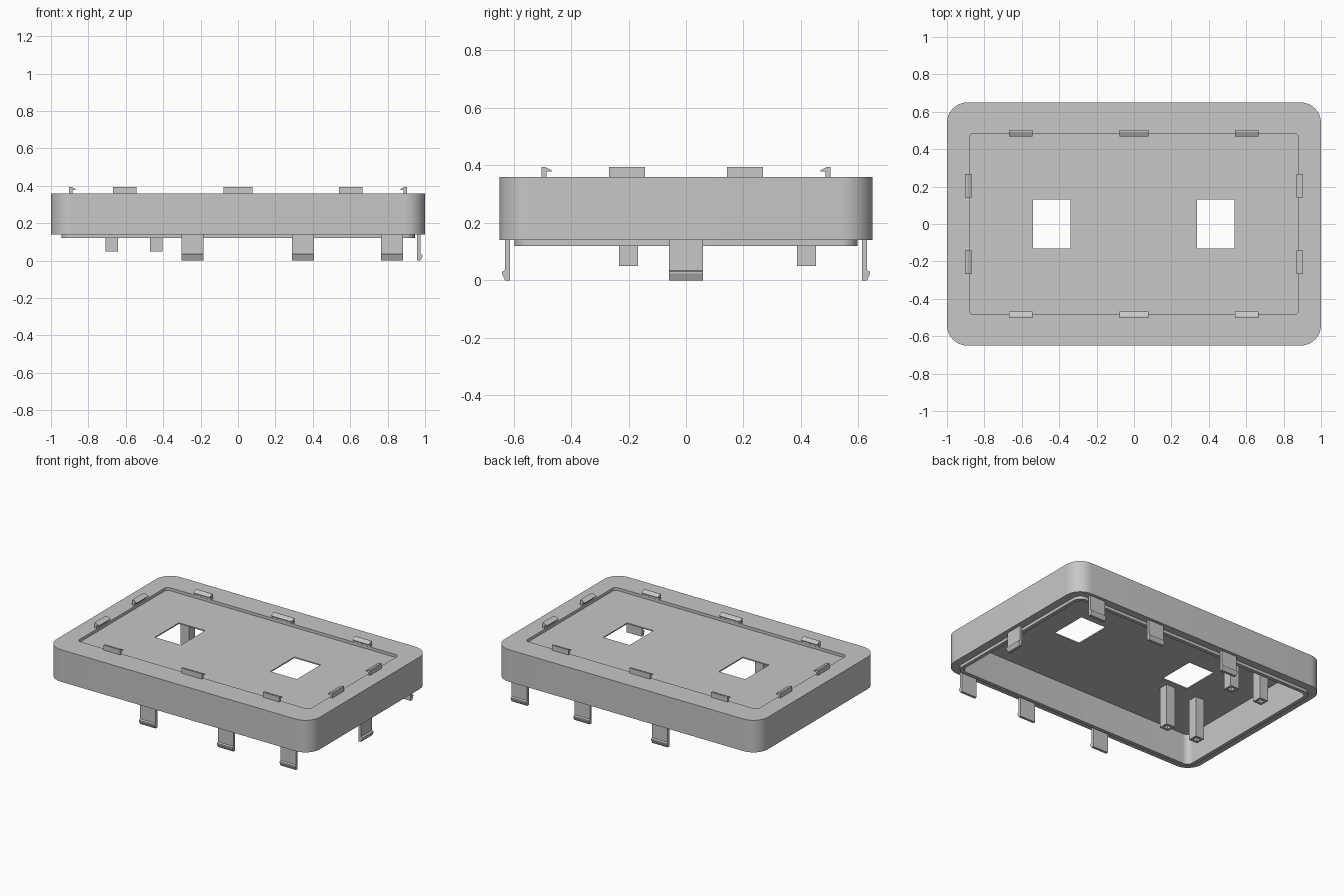
import bpy, bmesh, math
from mathutils import Matrix

cube = bpy.data.objects.get("Cube")
if cube:
    bpy.data.objects.remove(cube, do_unlink=True)

grey = bpy.data.materials.new("plain grey plastic")
grey.use_nodes = True
colour = (0.57, 0.57, 0.57, 1)
grey.diffuse_color = colour
for node in grey.node_tree.nodes:
    if node.type == "BSDF_PRINCIPLED":
        node.inputs["Base Color"].default_value = colour


def finish(name, bm):
    bmesh.ops.recalc_face_normals(bm, faces=bm.faces)
    mesh = bpy.data.meshes.new(name)
    bm.to_mesh(mesh)
    bm.free()
    mesh.materials.append(grey)
    ob = bpy.data.objects.new(name, mesh)
    bpy.context.collection.objects.link(ob)
    return ob


def loft(name, rings, centre=(0, 0), segs=0):
    """Join rounded rectangles (half x, half y, radius, z) and cap both ends."""
    bm = bmesh.new()
    loops = []
    for hx, hy, r, z in rings:
        loop = []
        for q, (sx, sy) in enumerate([(1, 1), (-1, 1), (-1, -1), (1, -1)]):
            for i in range(segs + 1):
                a = math.pi / 2 * (q + i / max(segs, 1))
                loop.append(bm.verts.new((
                    centre[0] + sx * (hx - r) + r * math.cos(a),
                    centre[1] + sy * (hy - r) + r * math.sin(a), z)))
        loops.append(loop)
    n = len(loops[0])
    for a, b in zip(loops, loops[1:]):
        for i in range(n):
            j = (i + 1) % n
            bm.faces.new((a[i], a[j], b[j], b[i]))
    bm.faces.new(loops[0])
    bm.faces.new(loops[-1])
    return finish(name, bm)


def clip(name, profile, width, x, y, angle):
    """Extrude a (outward, z) profile sideways; angle turns outward from +x."""
    bm = bmesh.new()
    face = bm.faces.new([bm.verts.new((u, -width / 2, z)) for u, z in profile])
    ext = bmesh.ops.extrude_face_region(bm, geom=[face])["geom"]
    verts = [v for v in ext if isinstance(v, bmesh.types.BMVert)]
    bmesh.ops.translate(bm, verts=verts, vec=(0, width, 0))
    bm.transform(Matrix.Translation((x, y, 0)) @ Matrix.Rotation(angle, 4, "Z"))
    return finish(name, bm)


# Hollow case: ceiling, inner wall, lower lip, rim, outer wall, sunken top panel
CEILING = 0.332
case = loft("case", [
    (0.92, 0.572, 0.04, CEILING),
    (0.92, 0.572, 0.04, 0.12),
    (0.945, 0.597, 0.06, 0.12),
    (0.945, 0.597, 0.06, 0.14),
    (1.0, 0.65, 0.11, 0.14),
    (1.0, 0.65, 0.11, 0.36),
    (0.88, 0.485, 0.025, 0.36),
    (0.88, 0.485, 0.025, 0.34),
], segs=12)

# Two windows cut through the panel
for x in (-0.44, 0.437):
    cutter = loft("window_cutter", [(0.1, 0.13, 0, 0.25), (0.1, 0.13, 0, 0.45)], (x, 0))
    mod = case.modifiers.new("window", "BOOLEAN")
    mod.operation = "DIFFERENCE"
    mod.solver = "EXACT"
    mod.object = cutter
    bpy.context.view_layer.update()
    cut = bpy.data.meshes.new_from_object(
        case.evaluated_get(bpy.context.evaluated_depsgraph_get()))
    case.modifiers.clear()
    case.data = cut
    bpy.data.objects.remove(cutter, do_unlink=True)

bpy.ops.object.select_all(action="DESELECT")
case.select_set(True)
bpy.context.view_layer.objects.active = case
bpy.ops.object.shade_smooth_by_angle(angle=math.radians(30))

# Small catches round the panel, hooked inwards
catch = [(0.018, 0.355), (0.018, 0.395), (0.006, 0.395),
         (-0.017, 0.383), (-0.017, 0.378), (0.001, 0.378), (0.001, 0.355)]
for side in (1, -1):
    turn = side * math.pi / 2
    for x, w in ((-0.605, 0.124), (0, 0.157), (0.603, 0.124)):
        clip("panel_catch", catch, w, x, side * 0.485, turn)
    for y in (-0.205, 0.205):
        clip("panel_catch", catch, 0.125, side * 0.885, y, 0 if side > 0 else math.pi)

# Long snap clips below the rim, hooked outwards
snap = [(0, 0.15), (0.018, 0.15), (0.018, 0.035), (0.029, 0.03),
        (0.029, 0.024), (0.018, 0), (0, 0)]
for side in (1, -1):
    for x in (-0.243, 0.348, 0.823):
        clip("snap_clip", snap, 0.118, x, side * 0.612, side * math.pi / 2)
clip("snap_clip", snap, 0.12, 0.958, 0, 0)

# Square posts with a bored lower end
for x in (-0.675, -0.438):
    for y in (-0.2, 0.42):
        loft("post", [(0.033, 0.033, 0, CEILING + 0.003), (0.033, 0.033, 0, 0.05),
                      (0.017, 0.017, 0, 0.05), (0.017, 0.017, 0, 0.2)], (x, y))
